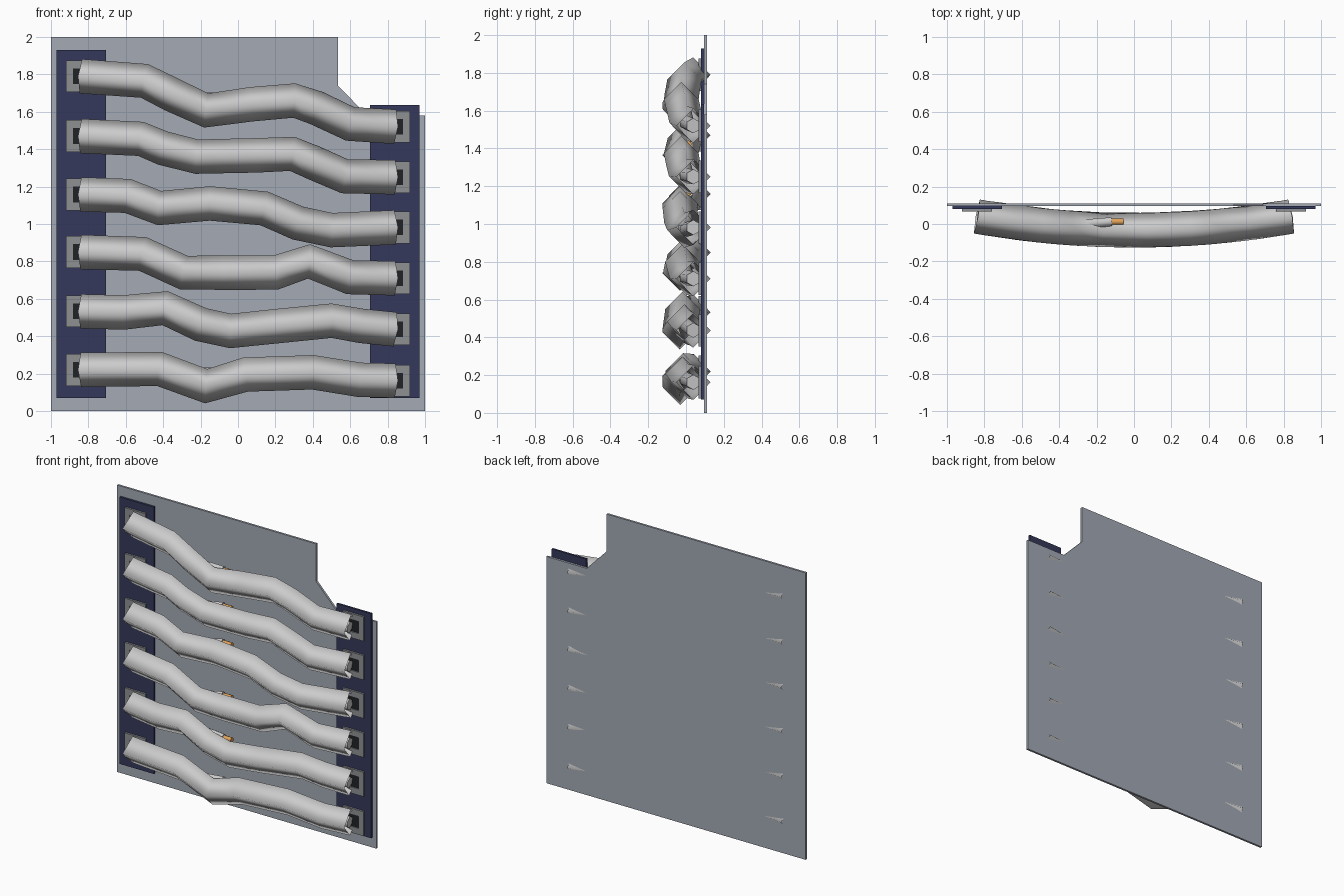
import bpy, bmesh, math
from mathutils import Vector

if "Cube" in bpy.data.objects:
    bpy.data.objects.remove(bpy.data.objects["Cube"])


def material(name, rgb):
    m = bpy.data.materials.new(name)
    m.diffuse_color = (*rgb, 1)
    m.use_nodes = True
    m.node_tree.nodes["Principled BSDF"].inputs["Base Color"].default_value = m.diffuse_color
    return m


NAVY = material("navy", (0.035, 0.04, 0.105))
SLATE = material("slate", (0.37, 0.40, 0.46))
BLACK = material("black", (0.015, 0.016, 0.02))
ORANGE = material("copper", (0.75, 0.36, 0.10))
FRAME = material("frame_grey", (0.27, 0.28, 0.29))


def finish(bm, name, mat=None, smooth=False):
    bmesh.ops.recalc_face_normals(bm, faces=bm.faces)
    for f in bm.faces:
        f.smooth = smooth and len(f.verts) == 4
    me = bpy.data.meshes.new(name)
    bm.to_mesh(me)
    bm.free()
    ob = bpy.data.objects.new(name, me)
    bpy.context.collection.objects.link(ob)
    if mat:
        me.materials.append(mat)
    return ob


def slab(name, outline, y0, y1, mat=None):
    """Extrude an x-z outline between two depths."""
    bm = bmesh.new()
    f = bm.faces.new([bm.verts.new((x, y0, z)) for x, z in outline])
    ext = bmesh.ops.extrude_face_region(bm, geom=[f])["geom"]
    for v in ext:
        if isinstance(v, bmesh.types.BMVert):
            v.co.y = y1
    return finish(bm, name, mat)


def rect(x0, x1, z0, z1):
    return [(x0, z0), (x1, z0), (x1, z1), (x0, z1)]


def sweep(name, path, radii, sides, mat=None, caps=True, smooth=True):
    """Run a regular polygon along a path, one corner pointing up."""
    bm = bmesh.new()
    rings = []
    for i, p in enumerate(path):
        t = (path[min(i + 1, len(path) - 1)] - path[max(i - 1, 0)]).normalized()
        side = t.cross(Vector((0, 0, 1))).normalized()
        up = side.cross(t)
        rings.append([bm.verts.new(p + radii[i] * (math.cos(a) * up + math.sin(a) * side))
                      for a in (2 * math.pi * k / sides for k in range(sides))])
    for a, b in zip(rings, rings[1:]):
        for k in range(sides):
            j = (k + 1) % sides
            bm.faces.new((a[k], a[j], b[j], b[k]))
    if caps:
        bm.faces.new(rings[0])
        bm.faces.new(rings[-1])
    return finish(bm, name, mat, smooth)


def center(pts, x):
    """Point on a cable centre line at x: wavy in z, bowed forward in y."""
    y = -0.034 + 0.074 * (x / 0.84) ** 2
    for (x0, z0), (x1, z1) in zip(pts, pts[1:]):
        if x <= x1 + 1e-6:
            return Vector((x, y, z0 + (z1 - z0) * (x - x0) / (x1 - x0)))
    return Vector((x, y, pts[-1][1]))


# Back panel with a notched top right corner
slab("back_panel", [(-1, 0), (1, 0), (1, 1.58), (0.69, 1.58), (0.535, 1.74),
                    (0.535, 2), (-1, 2)], 0.095, 0.11, SLATE)

# Side mounting strips
slab("left_strip", rect(-0.97, -0.705, 0.07, 1.93), 0.08, 0.095, NAVY)
slab("right_strip", rect(0.705, 0.97, 0.07, 1.635), 0.08, 0.095, NAVY)

# Centre lines of the six hoses (x, z)
HOSES = [
    [(-.84, 1.79), (-.5, 1.765), (-.35, 1.69), (-.17, 1.607), (.07, 1.64),
     (.3, 1.66), (.42, 1.62), (.6, 1.535), (.84, 1.52)],
    [(-.84, 1.47), (-.52, 1.455), (-.4, 1.405), (-.22, 1.36), (.1, 1.367),
     (.29, 1.375), (.41, 1.325), (.57, 1.255), (.84, 1.25)],
    [(-.84, 1.158), (-.59, 1.15), (-.42, 1.085), (-.15, 1.11), (.14, 1.083),
     (.32, 1.005), (.5, .967), (.84, .982)],
    [(-.84, .85), (-.51, .84), (-.29, .74), (-.08, .74), (.2, .74),
     (.38, .80), (.6, .715), (.84, .71)],
    [(-.84, .533), (-.61, .527), (-.39, .55), (-.2, .463), (-.04, .428),
     (.2, .453), (.5, .483), (.66, .455), (.84, .437)],
    [(-.84, .22), (-.42, .225), (-.17, .133), (.04, .195), (.4, .207),
     (.65, .167), (.84, .162)],
]

for n, pts in enumerate(HOSES, 1):
    # Four-sided hose, rounded by smooth shading, with an extra ring near each end
    full = [pts[0], (-0.80, center(pts, -0.80).z)] + pts[1:-1] + \
           [(0.80, center(pts, 0.80).z), pts[-1]]
    path = [center(pts, x) for x, z in full]
    sweep(f"hose_{n}", path, [0.092] * len(path), 4, caps=False)

    for s, label in ((-1, "left"), (1, "right")):
        # Wall socket behind the hose end
        z = pts[0][1] if s < 0 else pts[-1][1]
        cx = 0.84 * s
        for part, r in (("left", rect(-.08, -.042, -.085, .085)),
                        ("right", rect(.042, .08, -.085, .085)),
                        ("top", rect(-.042, .042, .042, .085)),
                        ("bottom", rect(-.042, .042, -.085, -.042))):
            slab(f"{label}_socket_{n}_{part}", [(cx + a, z + b) for a, b in r],
                 0.066, 0.08, FRAME)
        slab(f"{label}_socket_hole_{n}", rect(cx - .042, cx + .042, z - .042, z + .042),
             0.074, 0.08, BLACK)

        # Inner wire drifting to the hose wall, tipped with a copper plug
        wire = []
        for x, k in ((.835, 0), (.6, 0), (.4, .2), (.25, .6), (.12, 1)):
            wire.append(center(pts, x * s) + Vector((0, 0.045 * k, -0.06 * s * k)))
        sweep(f"{label}_wire_{n}", wire, [.04, .04, .035, .03, .027], 6)
        end = wire[-1]
        tip = end + Vector((-0.065 * s, 0, 0))
        sweep(f"{label}_plug_{n}", [end, tip], [.018, .018], 8, ORANGE)
